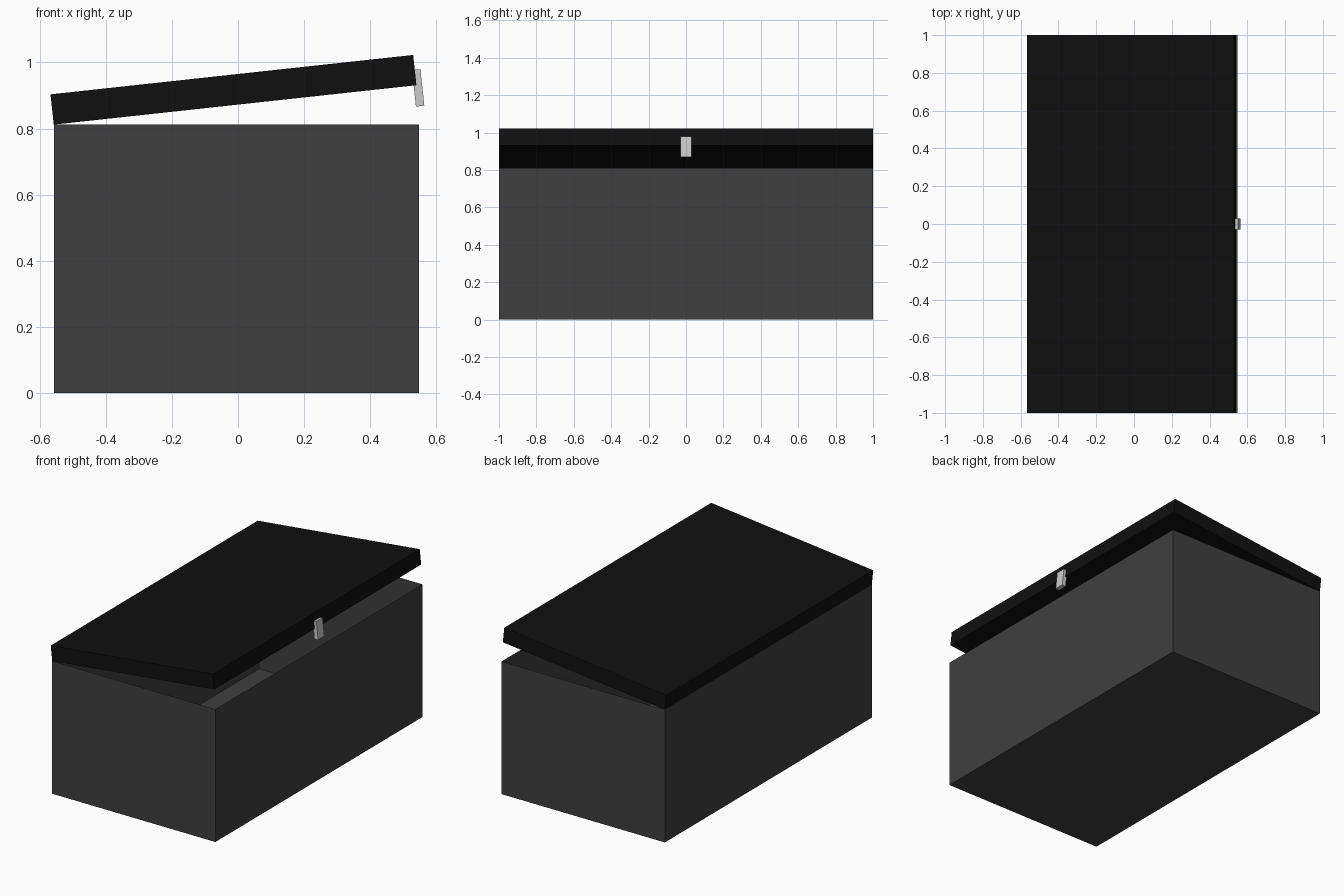
import bpy, bmesh
from math import radians
from mathutils import Matrix

if "Cube" in bpy.data.objects:
    bpy.data.objects.remove(bpy.data.objects["Cube"])


def material(name, value):
    mat = bpy.data.materials.new(name)
    mat.diffuse_color = (value, value, value, 1)
    mat.use_nodes = True
    mat.node_tree.nodes["Principled BSDF"].inputs["Base Color"].default_value = mat.diffuse_color
    return mat


def box(name, x, y, z, mat, matrix=Matrix(), open_top=False):
    """Box spanning the given (min, max) ranges, optionally without its top face."""
    bm = bmesh.new()
    bmesh.ops.create_cube(bm, size=1)
    for v in bm.verts:
        v.co = [(r[0] + r[1]) / 2 + c * (r[1] - r[0]) for r, c in zip((x, y, z), v.co)]
    if open_top:
        bm.normal_update()
        top = [f for f in bm.faces if f.normal.z > 0.9]
        bmesh.ops.delete(bm, geom=top, context='FACES_ONLY')
    mesh = bpy.data.meshes.new(name)
    bm.to_mesh(mesh)
    bm.free()
    mesh.materials.append(mat)
    obj = bpy.data.objects.new(name, mesh)
    obj.matrix_world = matrix
    bpy.context.collection.objects.link(obj)
    return obj


dark_grey = material("dark_grey", 0.05)
black = material("black", 0.005)
light_grey = material("light_grey", 0.6)

# Open, thin-walled box body
box("box_body", (-0.557, 0.547), (-1, 1), (0, 0.812), dark_grey, open_top=True)

# Lid and latch share a hinge along the left top edge, slightly opened
hinge = Matrix.Translation((-0.557, 0, 0.812)) @ Matrix.Rotation(radians(-6.2), 4, 'Y')
box("lid", (0, 1.103), (-1, 1), (0, 0.092), black, hinge)
box("latch", (1.0945, 1.12), (-0.03, 0.03), (-0.064, 0.047), light_grey, hinge)
